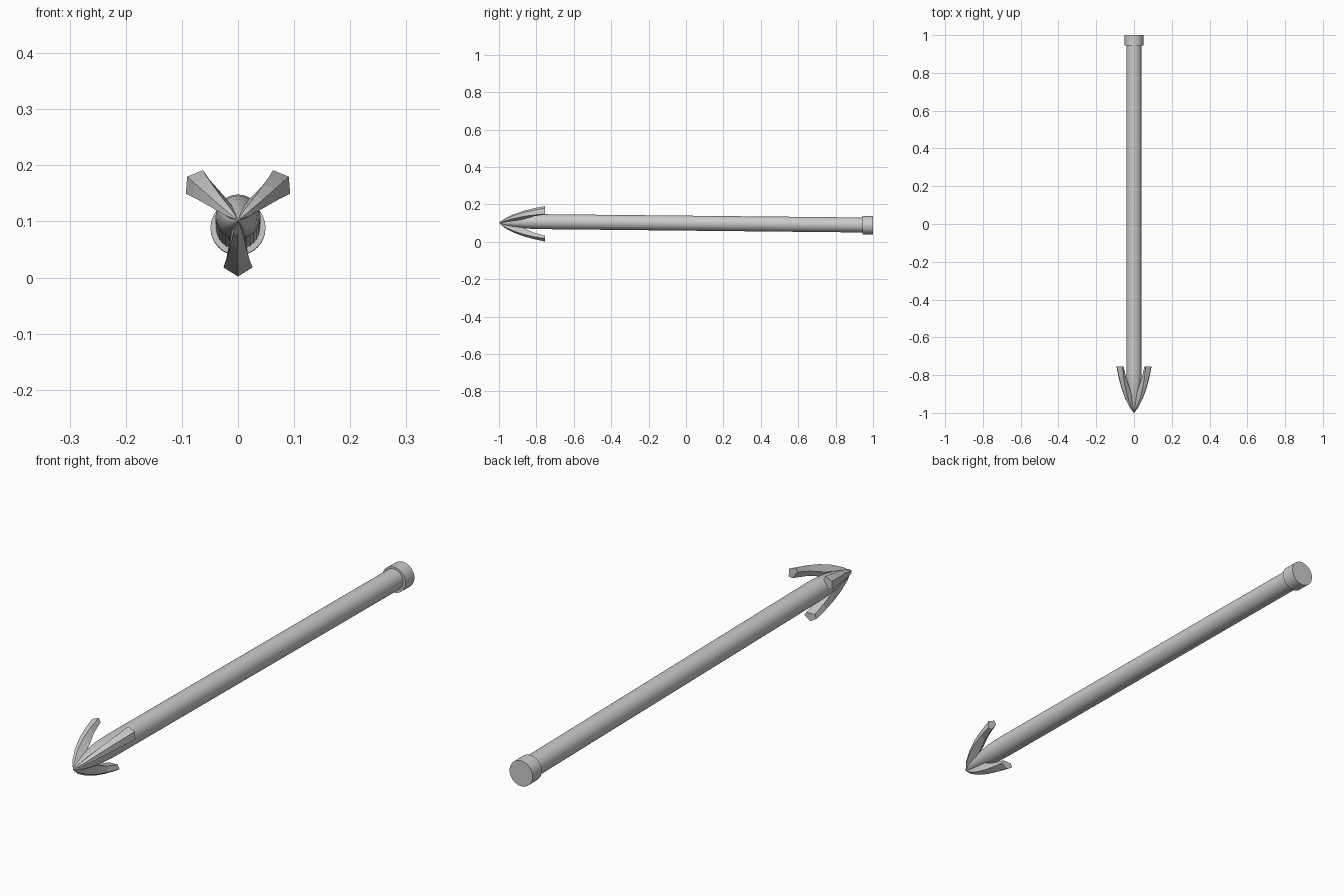
import bpy, bmesh, math

if "Cube" in bpy.data.objects:
    bpy.data.objects.remove(bpy.data.objects["Cube"])

def loft(name, rings, smooth):
    """Skin a list of equal-length point rings and cap both ends."""
    bm = bmesh.new()
    loops = [[bm.verts.new(p) for p in ring] for ring in rings]
    n = len(loops[0])
    for a, b in zip(loops, loops[1:]):
        for i in range(n):
            j = (i + 1) % n
            bm.faces.new((a[i], a[j], b[j], b[i]))
    bm.faces.new(loops[0])
    bm.faces.new(loops[-1])
    bmesh.ops.recalc_face_normals(bm, faces=bm.faces)
    mesh = bpy.data.meshes.new(name)
    bm.to_mesh(mesh)
    bm.free()
    ob = bpy.data.objects.new(name, mesh)
    bpy.context.collection.objects.link(ob)
    if smooth:
        bpy.ops.object.select_all(action='DESELECT')
        ob.select_set(True)
        bpy.context.view_layer.objects.active = ob
        bpy.ops.object.shade_smooth_by_angle(angle=math.radians(35))
    return ob

def circle(y, z, r, n=32):
    return [(r * math.cos(2 * math.pi * i / n), y, z + r * math.sin(2 * math.pi * i / n))
            for i in range(n)]

# shaft with pointed nose, sloping slightly down to the rear
shaft = [(-1, .102, .001), (-.97, .103, .014), (-.93, .105, .024), (-.88, .107, .033),
         (-.83, .108, .038), (-.77, .108, .040), (.96, .090, .040)]
loft("shaft", [circle(*s) for s in shaft], True)

# end cap
loft("end_cap", [circle(.945, .089, .049), circle(1, .088, .049)], True)

# three barbs: y, centre z, ridge radius, edge radius, half width, inner radius, inner half width
stations = [(-1, .102, .001, .0008, .0005, .0002, .0004),
            (-.97, .104, .029, .023, .008, .006, .006),
            (-.925, .107, .056, .048, .013, .018, .010),
            (-.87, .110, .080, .069, .018, .036, .013),
            (-.815, .112, .097, .084, .022, .062, .015),
            (-.755, .114, .112, .096, .026, .081, .018)]

def barb(name, angle):
    ca, sa = math.cos(angle), math.sin(angle)
    rings = []
    for y, zc, ridge, edge, w, inner, wi in stations:
        section = [(ridge, 0), (edge, w), (inner, wi), (inner, -wi), (edge, -w)]
        rings.append([(r * ca - t * sa, y, zc + r * sa + t * ca) for r, t in section])
    loft(name, rings, False)

barb("barb_right", math.radians(36))
barb("barb_left", math.radians(144))
barb("barb_bottom", math.radians(270))
